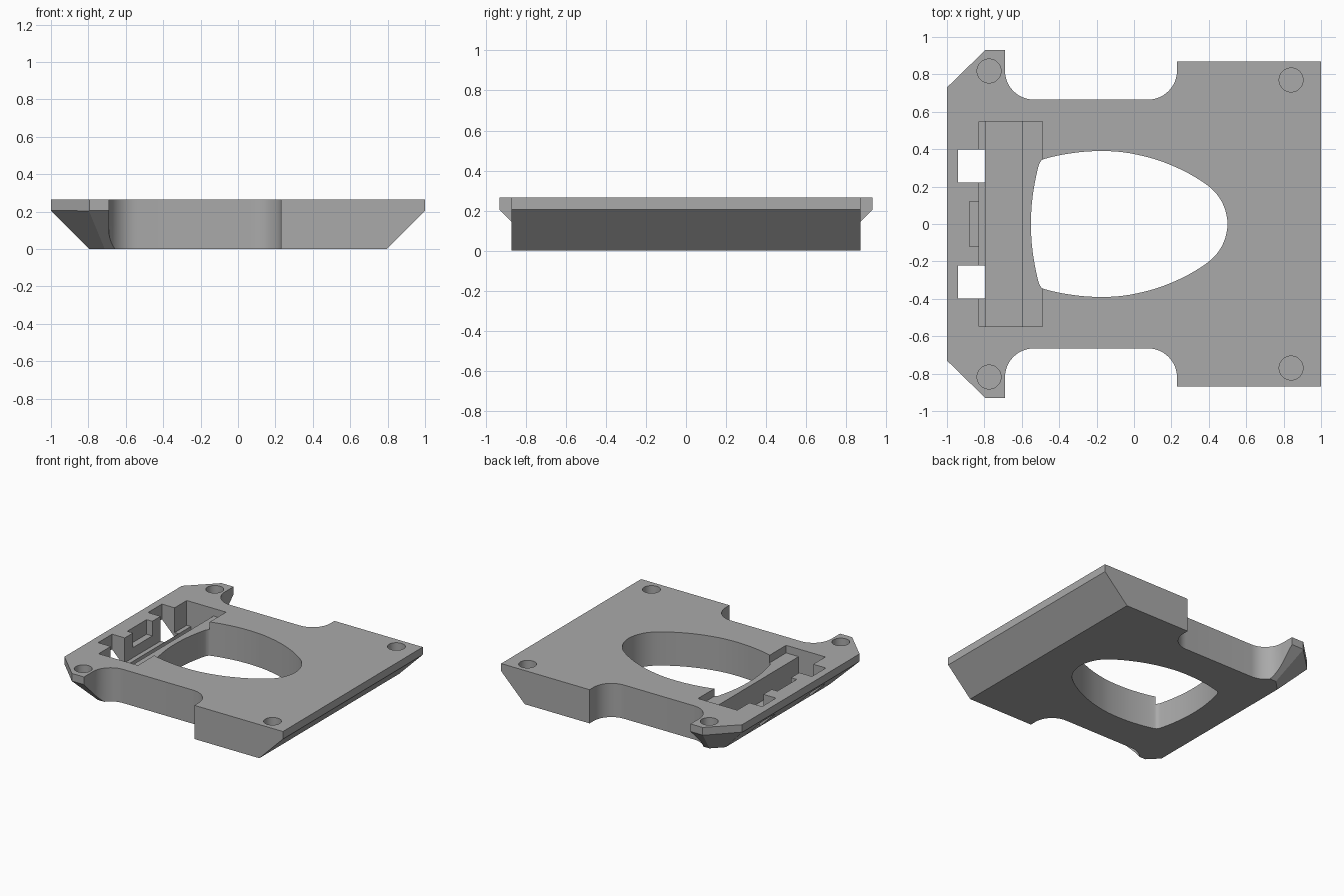
import bpy, bmesh, math
from mathutils import Vector

if "Cube" in bpy.data.objects:
    bpy.data.objects.remove(bpy.data.objects["Cube"])

TOP, LIP = 0.265, 0.205     # plate thickness, height where the chamfer starts


def mesh_object(name, rings):
    """Closed solid from two matching rings of 3D points."""
    bm = bmesh.new()
    a, b = [[bm.verts.new(p) for p in ring] for ring in rings]
    n = len(a)
    bm.faces.new(a[::-1])
    bm.faces.new(b)
    for i in range(n):
        j = (i + 1) % n
        bm.faces.new((a[i], a[j], b[j], b[i]))
    bmesh.ops.recalc_face_normals(bm, faces=bm.faces)
    me = bpy.data.meshes.new(name)
    bm.to_mesh(me)
    bm.free()
    ob = bpy.data.objects.new(name, me)
    bpy.context.collection.objects.link(ob)
    return ob


def prism(name, outline, z0, z1):
    return mesh_object(name, [[(x, y, z) for x, y in outline] for z in (z0, z1)])


def box(name, x0, x1, y0, y1, z0, z1=0.4):
    return prism(name, [(x0, y0), (x1, y0), (x1, y1), (x0, y1)], z0, z1)


def arc(cx, cy, r, a0, a1, n=12):
    steps = [math.radians(a0 + (a1 - a0) * i / n) for i in range(n + 1)]
    return [(cx + r * math.cos(t), cy + r * math.sin(t)) for t in steps]


def wedge(name, direction, d, t0, t1):
    """45 degree underside chamfer along an edge at distance d."""
    n = Vector((*direction, 0)).normalized()
    t = Vector((-n.y, n.x, 0))
    section = [(d - LIP - 0.1, -0.1), (d + 0.1, -0.1), (d + 0.1, LIP + 0.1)]
    return mesh_object(name, [[n * s + t * w + Vector((0, 0, z)) for s, z in section]
                              for w in (t0, t1)])


def smooth(points, n=5):
    """Closed spline through the points."""
    out, m = [], len(points)
    for i in range(m):
        p0, p1, p2, p3 = [Vector(points[(i + k) % m]) for k in (-1, 0, 1, 2)]
        for k in range(n):
            t = k / n
            out.append(tuple(0.5 * (2 * p1 + (p2 - p0) * t
                                    + (2 * p0 - 5 * p1 + 4 * p2 - p3) * t * t
                                    + (3 * p1 - p0 - 3 * p2 + p3) * t ** 3)))
    return out


# Plate outline with waisted sides and clipped ears
half = [(1, 0.87), (0.23, 0.87), (0.23, 0.82)]
half += arc(0.075, 0.82, 0.155, 0, -90)[1:]
half += arc(-0.535, 0.82, 0.155, 270, 180)
half += [(-0.69, 0.93), (-0.795, 0.93), (-1, 0.73)]
plate = prism("base_plate", half + [(x, -y) for x, y in reversed(half)], 0, TOP)

cutters = []
# Underside chamfers: both ends, ear sides, ear corners
cutters.append(wedge("right_chamfer_cutter", (1, 0), 1, -1.2, 1.2))
cutters.append(wedge("left_chamfer_cutter", (-1, 0), 1, -1.2, 1.2))
for s in (1, -1):
    span = (0, 1.3) if s > 0 else (-1.3, 0)
    cutters.append(wedge("ear_side_cutter", (0, s), 0.93, *span))
    cutters.append(wedge("ear_corner_cutter", (-1, s), 1.7275 / math.sqrt(2), -0.9, 0.9))

# Large egg-shaped opening
egg = [(0.5, 0), (0.486, 0.08), (0.45, 0.15), (0.395, 0.205), (0.3, 0.266),
       (0.2, 0.314), (0.1, 0.35), (0, 0.374), (-0.08, 0.386), (-0.17, 0.39),
       (-0.27, 0.386), (-0.38, 0.371), (-0.475, 0.349), (-0.5, 0.333),
       (-0.513, 0.3), (-0.534, 0.2), (-0.547, 0.1), (-0.551, 0)]
egg += [(x, -y) for x, y in reversed(egg[1:-1])]
cutters.append(prism("opening_cutter", smooth(egg), -0.2, 0.5))

# Stepped pocket: ledge, deep trough, narrow back step, small notch
cutters.append(box("ledge_cutter", -0.62, -0.488, -0.548, 0.548, LIP))
cutters.append(box("trough_cutter", -0.795, -0.597, -0.548, 0.548, 0.03))
cutters.append(box("back_step_cutter", -0.83, -0.78, -0.548, 0.548, 0.07))
cutters.append(box("notch_cutter", -0.88, -0.81, -0.12, 0.12, 0.15))

# Slots through the sloped end, and round recesses in the corners
for s in (1, -1):
    y0, y1 = sorted((s * 0.223, s * 0.397))
    cutters.append(box("slot_cutter", -0.94, -0.796, y0, y1, -0.2))
    for x, y in ((-0.775, 0.818), (0.84, 0.77)):
        cutters.append(prism("recess_cutter", arc(x, s * y, 0.064, 0, 360, 40)[:-1], LIP, 0.4))

for c in cutters:
    c.hide_render = True
    c.hide_set(True)
    mod = plate.modifiers.new(c.name, 'BOOLEAN')
    mod.operation, mod.solver, mod.object = 'DIFFERENCE', 'EXACT', c

# Bake the cuts, then remove the cutters
bpy.context.view_layer.update()
deps = bpy.context.evaluated_depsgraph_get()
baked = bpy.data.meshes.new_from_object(plate.evaluated_get(deps))
plate.modifiers.clear()
plate.data = baked
for c in cutters:
    bpy.data.objects.remove(c)

grey = bpy.data.materials.new("grey_plastic")
grey.diffuse_color = (0.4, 0.4, 0.4, 1)
grey.use_nodes = True
grey.node_tree.nodes["Principled BSDF"].inputs["Base Color"].default_value = grey.diffuse_color
plate.data.materials.clear()
plate.data.materials.append(grey)

bpy.context.view_layer.objects.active = plate
plate.select_set(True)
bpy.ops.object.shade_smooth_by_angle(angle=math.radians(30))
